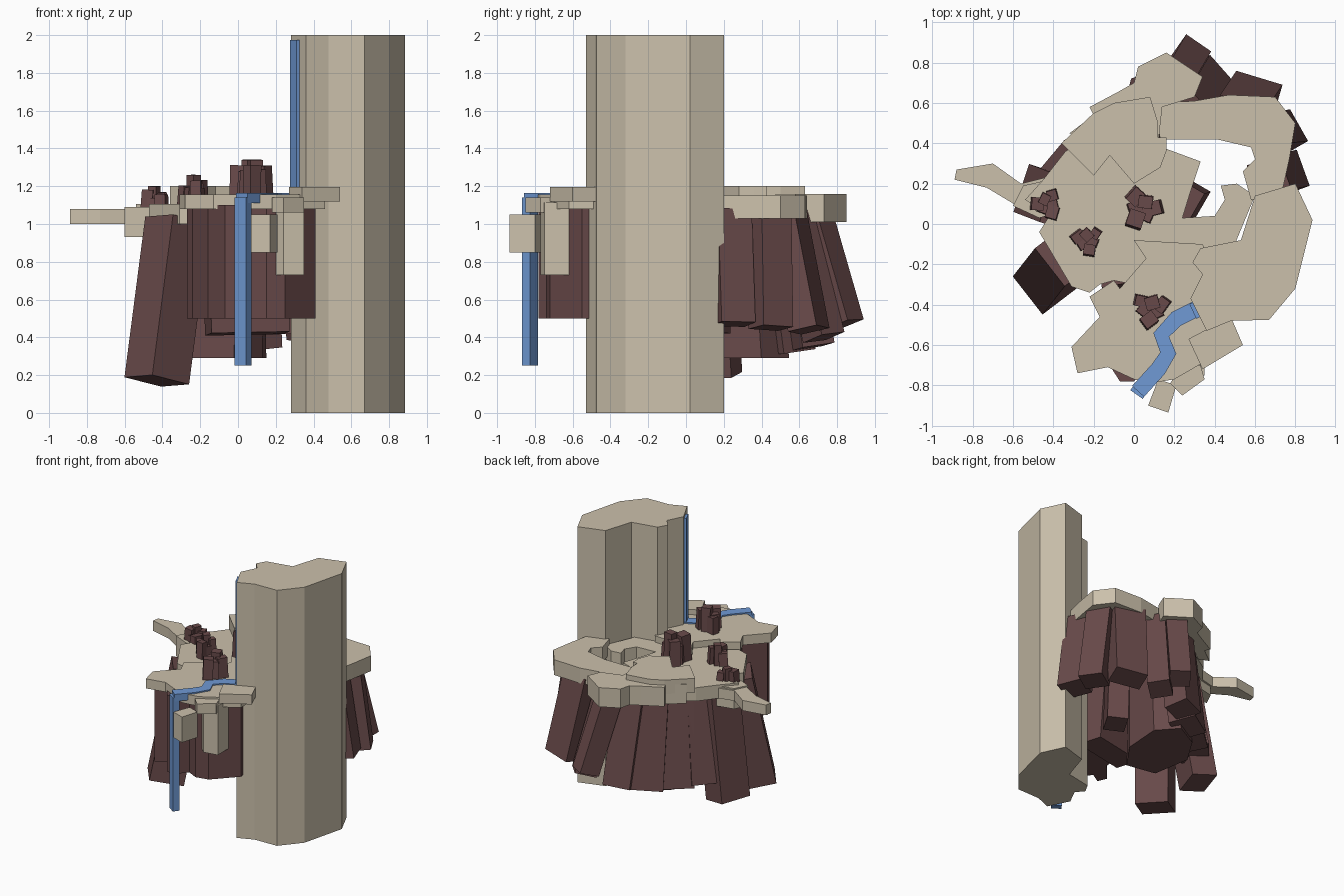
import bpy, bmesh, math, random
from mathutils import Vector

random.seed(4)


def material(name, color):
    m = bpy.data.materials.new(name)
    m.diffuse_color = (*color, 1)
    return m


TAN = material("sandstone", (0.60, 0.53, 0.41))
RED = material("dark_rock", (0.14, 0.068, 0.068))
BLUE = material("water", (0.16, 0.32, 0.66))


def loft(name, low, high, mat):
    """Flat-faced solid between two matching rings."""
    bm = bmesh.new()
    a = [bm.verts.new(p) for p in low]
    b = [bm.verts.new(p) for p in high]
    n = len(a)
    bm.faces.new(a[::-1])
    bm.faces.new(b)
    for i in range(n):
        j = (i + 1) % n
        bm.faces.new((a[i], a[j], b[j], b[i]))
    bmesh.ops.recalc_face_normals(bm, faces=bm.faces)
    me = bpy.data.meshes.new(name)
    bm.to_mesh(me)
    bm.free()
    me.materials.append(mat)
    ob = bpy.data.objects.new(name, me)
    bpy.context.collection.objects.link(ob)
    return ob


def prism(name, pts, z0, z1, mat=TAN):
    return loft(name, [(x, y, z0) for x, y in pts], [(x, y, z1) for x, y in pts], mat)


def rock(name, bottom, top, w, d, turn, mat=RED):
    """Leaning square-ended block from bottom centre to top centre."""
    b, t = Vector(bottom), Vector(top)
    axis = (t - b).normalized()
    side = Vector((math.cos(math.radians(turn)), math.sin(math.radians(turn)), 0))
    side = (side - axis * side.dot(axis)).normalized()
    deep = axis.cross(side)
    ring = [side * w / 2 * i + deep * d / 2 * j for i, j in ((-1, -1), (1, -1), (1, 1), (-1, 1))]
    return loft(name, [b + r for r in ring], [t + r for r in ring], mat)


# tall faceted pillar
prism("pillar", [(0.885, 0.02), (0.80, 0.20), (0.60, 0.14), (0.53, -0.08), (0.33, -0.12),
                 (0.29, -0.19), (0.34, -0.25), (0.28, -0.37), (0.36, -0.53), (0.48, -0.48),
                 (0.67, -0.475), (0.80, -0.32)], 0, 2)

# plateau slabs
prism("front_slab", [(-0.31, -0.61), (-0.28, -0.74), (-0.13, -0.71), (0.0, -0.77), (0.08, -0.79),
                     (0.20, -0.77), (0.46, -0.62), (0.45, -0.35), (0.34, -0.10), (0.0, -0.08),
                     (0.06, -0.17), (-0.07, -0.32), (-0.10, -0.28), (-0.22, -0.36),
                     (-0.17, -0.46)], 1.08, 1.155)
prism("middle_slab", [(-0.47, -0.04), (-0.31, -0.31), (-0.22, -0.34), (-0.17, -0.30), (-0.10, -0.28),
                      (0.0, -0.30), (0.25, -0.15), (0.50, -0.10), (0.60, 0.14), (0.51, 0.20),
                      (0.43, 0.19), (0.45, 0.12), (0.40, 0.04), (0.24, 0.03), (0.28, 0.16),
                      (0.33, 0.31), (0.14, 0.38), (-0.20, 0.45), (-0.34, 0.36), (-0.45, 0.22),
                      (-0.54, 0.12), (-0.42, 0.04)], 1.0, 1.105)
prism("left_arm", [(-0.89, 0.22), (-0.88, 0.27), (-0.70, 0.30), (-0.56, 0.20), (-0.40, 0.24),
                   (-0.40, 0.10), (-0.53, 0.06), (-0.73, 0.18)], 1.0, 1.08)
prism("left_corner", [(-0.60, 0.09), (-0.55, 0.19), (-0.42, 0.22), (-0.36, 0.06), (-0.47, 0.03)],
      0.93, 1.09)
prism("upper_slab", [(-0.36, 0.40), (-0.20, 0.55), (-0.10, 0.60), (0.08, 0.63), (0.12, 0.50),
                     (0.12, 0.43), (0.16, 0.43), (0.16, 0.36), (0.13, 0.28), (0.0, 0.20),
                     (-0.12, 0.34), (-0.20, 0.24)], 1.09, 1.20)
prism("back_slab", [(-0.32, 0.45), (-0.20, 0.54), (-0.22, 0.58), (-0.07, 0.66), (0.0, 0.70),
                    (0.02, 0.78), (0.16, 0.85), (0.34, 0.73), (0.30, 0.63), (0.14, 0.58),
                    (0.12, 0.40), (-0.15, 0.38)], 1.01, 1.16)
prism("back_ring", [(0.10, 0.60), (0.30, 0.61), (0.47, 0.64), (0.70, 0.63), (0.80, 0.50),
                    (0.77, 0.32), (0.73, 0.14), (0.58, 0.12), (0.54, 0.26), (0.60, 0.32),
                    (0.58, 0.38), (0.41, 0.42), (0.13, 0.42)], 1.03, 1.15)

# ledges hanging from the front rim
prism("side_ledge", [(0.27, -0.57), (0.48, -0.46), (0.54, -0.60), (0.34, -0.72)], 1.12, 1.195)
prism("hanging_block", [(0.17, -0.70), (0.24, -0.77), (0.35, -0.75), (0.35, -0.62), (0.24, -0.60)],
      0.73, 1.115)
prism("front_ledge", [(0.18, -0.79), (0.24, -0.85), (0.35, -0.77), (0.33, -0.70), (0.22, -0.72)],
      1.06, 1.14)
prism("low_ledge", [(0.07, -0.90), (0.17, -0.935), (0.21, -0.80), (0.12, -0.77)], 0.85, 1.05)

# cliff bodies
prism("front_cliff", [(-0.27, -0.62), (-0.24, -0.69), (-0.16, -0.64), (-0.07, -0.78), (0.0, -0.78),
                      (0.07, -0.70), (0.15, -0.74), (0.25, -0.72), (0.41, -0.55), (0.37, -0.36),
                      (0.10, -0.25), (-0.14, -0.36), (-0.15, -0.48)], 0.50, 1.10, RED)
core = [(-0.25, -0.06), (-0.02, -0.10), (0.13, 0.10), (0.15, 0.38), (0.02, 0.52), (-0.17, 0.42),
        (-0.30, 0.22)]
loft("cliff_core", [(x, y * 1.05, 0.29) for x, y in core],
     [(x * 0.92, y * 0.92, 1.05) for x, y in core], RED)
rock("inner_cliff", (0.05, -0.22, 0.42), (0.03, -0.18, 1.05), 0.42, 0.20, 10)

# leaning buttress rocks: bottom centre, top centre, width, depth, turn
buttresses = [
    ((-0.43, -0.28, 0.17), (-0.32, -0.14, 1.02), 0.25, 0.24, 38),
    ((-0.47, 0.15, 0.20), (-0.34, 0.10, 1.02), 0.19, 0.25, -18),
    ((-0.34, 0.27, 0.34), (-0.23, 0.18, 1.06), 0.22, 0.20, 50),
    ((-0.19, 0.41, 0.32), (-0.11, 0.31, 1.08), 0.26, 0.20, 42),
    ((-0.04, 0.54, 0.32), (-0.02, 0.44, 1.08), 0.24, 0.20, 32),
    ((0.11, 0.67, 0.35), (0.08, 0.55, 1.05), 0.20, 0.18, 20),
    ((0.28, 0.84, 0.47), (0.18, 0.67, 1.06), 0.15, 0.15, -35),
    ((0.37, 0.73, 0.40), (0.27, 0.56, 1.06), 0.16, 0.16, -50),
    ((0.60, 0.65, 0.44), (0.52, 0.53, 1.06), 0.24, 0.16, -16),
    ((0.75, 0.45, 0.45), (0.66, 0.44, 1.07), 0.18, 0.16, -60),
    ((0.76, 0.25, 0.47), (0.67, 0.23, 1.07), 0.19, 0.17, -70),
    ((0.27, 0.12, 0.42), (0.24, 0.11, 1.03), 0.15, 0.18, -30),
]
for k, (b, t, w, d, a) in enumerate(buttresses):
    rock(f"buttress_{k + 1}", b, t, w, d, a)

# small rock clusters standing on the plateau: x, y, base, height, spread
clusters = [(0.04, 0.08, 1.10, 0.24, 0.085), (0.085, -0.42, 1.14, 0.20, 0.075),
            (-0.23, -0.08, 1.10, 0.16, 0.065), (-0.43, 0.10, 1.07, 0.13, 0.065)]
for c, (x, y, z, h, s) in enumerate(clusters):
    for k in range(6):
        a = math.radians(60 * k + 20 * c)
        r = s * (0.45 if k % 2 else 0.85)
        px, py = x + r * math.cos(a), y + r * math.sin(a)
        top = z + h * (1 if k == 1 else random.uniform(0.5, 0.9))
        rock(f"stone_{c + 1}_{k + 1}", (px, py, z),
             (px - 0.15 * r * math.cos(a), py - 0.15 * r * math.sin(a), top),
             s * random.uniform(0.7, 1.0), s * random.uniform(0.7, 1.0), random.uniform(0, 90))

# stream across the plateau: offset a centre path to both sides
path = [Vector(p) for p in ((0.33, -0.41), (0.21, -0.47), (0.135, -0.55), (0.17, -0.64),
                            (0.12, -0.72), (0.02, -0.83))]
left, right = [], []
for i, p in enumerate(path):
    t = (path[min(i + 1, len(path) - 1)] - path[max(i - 1, 0)]).normalized()
    n = Vector((-t.y, t.x)) * 0.04
    left.append(p + n)
    right.append(p - n)
prism("stream", left + right[::-1], 1.11, 1.165, BLUE)

# upper and lower waterfalls
rock("upper_waterfall", (0.31, -0.425, 1.13), (0.31, -0.425, 1.975), 0.04, 0.08, 25, BLUE)
rock("lower_waterfall", (0.027, -0.825, 0.25), (0.027, -0.825, 1.14), 0.075, 0.05, -35, BLUE)
